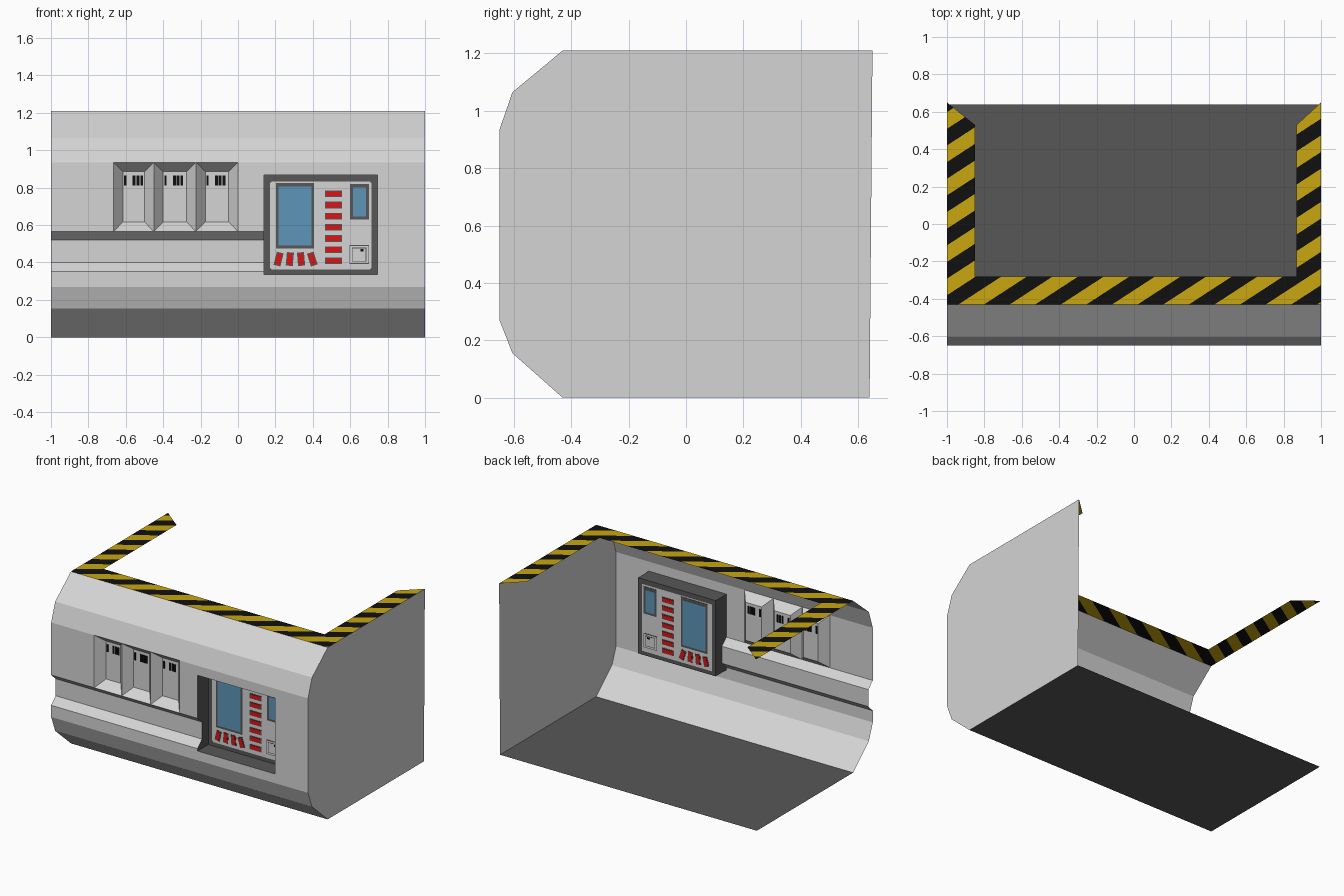
import bpy, bmesh, math
from mathutils import Vector, Matrix

if "Cube" in bpy.data.objects:
    bpy.data.objects.remove(bpy.data.objects["Cube"])


def material(name, r, g, b):
    m = bpy.data.materials.new(name)
    m.diffuse_color = (r, g, b, 1)
    m.use_nodes = True
    m.node_tree.nodes["Principled BSDF"].inputs["Base Color"].default_value = m.diffuse_color
    return m


LIGHT = material("light grey", 0.66, 0.66, 0.66)
DARK = material("dark grey", 0.095, 0.095, 0.095)
BLACK = material("black", 0.005, 0.005, 0.005)
YELLOW = material("hazard yellow", 0.58, 0.39, 0.005)
BLUE = material("screen blue", 0.11, 0.30, 0.48)
RED = material("button red", 0.75, 0.006, 0.006)


def finish(name, bm, *mats):
    mesh = bpy.data.meshes.new(name)
    bm.to_mesh(mesh)
    bm.free()
    for m in mats:
        mesh.materials.append(m)
    ob = bpy.data.objects.new(name, mesh)
    bpy.context.collection.objects.link(ob)
    return ob


def sheet(name, polys, mat, eye=(0.0, -6, 0.6)):
    """Thin sheet made of polygons, all facing the eye point."""
    bm = bmesh.new()
    for p in polys:
        f = bm.faces.new([bm.verts.new(v) for v in p])
        f.normal_update()
        if f.normal.dot(Vector(eye) - f.calc_center_median()) < 0:
            f.normal_flip()
    bmesh.ops.remove_doubles(bm, verts=bm.verts, dist=1e-4)
    return finish(name, bm, mat)


def rect(x0, x1, z0, z1, y):
    return [(x0, y, z0), (x1, y, z0), (x1, y, z1), (x0, y, z1)]


def strip(profile, x0, x1):
    """Sweep a (y, z) profile along x."""
    return [[(x0, *a), (x1, *a), (x1, *b), (x0, *b)]
            for a, b in zip(profile, profile[1:])]


def recess(outer, inner, y0, y1):
    """Four walls leading from an outer to an inner rectangle."""
    a, b = rect(*outer, y0), rect(*inner, y1)
    return [[a[i], a[(i + 1) % 4], b[(i + 1) % 4], b[i]] for i in range(4)]


def plates(name, items, y, mat, thick=0.008):
    """Thin plates (x, z, width, height, tilt) seen from both sides of a sheet."""
    bm = bmesh.new()
    for x, z, w, h, tilt in items:
        m = (Matrix.Translation((x, y, z)) @ Matrix.Rotation(tilt, 4, 'Y')
             @ Matrix.Diagonal((w, thick, h, 1)))
        bmesh.ops.create_cube(bm, size=1, matrix=m)
    return finish(name, bm, mat)


FRONT, TOP = -0.65, 1.21
PX0, PX1, PZ0, PZ1 = 0.14, 0.745, 0.335, 0.868   # control panel opening
PANEL_Y = -0.53
BAY_Y = -0.59

# Front shell: upper and lower angled skirts
sheet("upper_slopes", strip([(FRONT, 0.935), (-0.605, 1.065), (-0.43, TOP)], -1, 1), LIGHT)
sheet("lower_slopes", strip([(FRONT, 0.27), (-0.605, 0.155), (-0.43, 0)], -1, 1), LIGHT)

# Flat front wall around the openings
sheet("front_wall", [rect(*r, FRONT) for r in (
    (-1, -0.665, 0.565, 0.935), (0, PX0, 0.565, 0.935), (PX0, 1, PZ1, 0.935),
    (PX1, 1, PZ0, PZ1), (-1, PX0, PZ0, 0.352), (-1, 1, 0.27, PZ0))], LIGHT)

# Groove running from the left end to the panel
groove = [(FRONT, 0.352), (-0.6, 0.40), (-0.6, 0.52), (FRONT, 0.565)]
sheet("groove", strip(groove, -1, PX0), LIGHT)

# Floor and right end wall (left end and back stay open)
sheet("floor", [[(-1, -0.43, 0), (1, -0.43, 0), (1, 0.64, 0), (-1, 0.64, 0)]], DARK, (0, 0, -5))
end = [(-0.43, 0), (-0.605, 0.155), (FRONT, 0.27), (FRONT, 0.935),
       (-0.605, 1.065), (-0.43, TOP), (0.65, TOP), (0.64, 0)]
sheet("right_end_wall", [[(1, y, z) for y, z in end]], LIGHT, (5, 0, 0.6))

# Three tapered bays with black vent slots
edges = [-0.665, -0.45, -0.225, 0]
bays, vents = [], []
for x0, x1 in zip(edges, edges[1:]):
    inner = (x0 + 0.05, x1 - 0.05, 0.617, 0.885)
    bays += recess((x0, x1, 0.565, 0.935), inner, FRONT, BAY_Y)
    bays.append(rect(*inner, BAY_Y))
    for dx, w in ((0.012, 0.012), (0.06, 0.016), (0.08, 0.016), (0.1, 0.014)):
        vents.append((x0 + 0.05 + dx, 0.838, w, 0.052, 0))
sheet("bays", bays, LIGHT, (-0.33, -6, 0.75))
plates("vent_slots", vents, BAY_Y, BLACK)

# Control panel: dark recess (left wall notched for the groove) and dark border
outer = (PX0, PX1, PZ0, PZ1)
face = (PX0 + 0.03, PX1 - 0.03, PZ0 + 0.027, PZ1 - 0.035)
walls = recess(outer, outer, FRONT, PANEL_Y)[:3]
walls.append([(PX0, y, z) for y, z in [(FRONT, PZ0)] + groove
              + [(FRONT, PZ1), (PANEL_Y, PZ1), (PANEL_Y, PZ0)]])
walls += recess(outer, face, PANEL_Y, PANEL_Y)
sheet("panel_recess", walls, DARK, (0.44, -6, 0.6))
fx0, fx1, fz0, fz1 = face
c = 0.012
sheet("panel_corners", [[(x, PANEL_Y - 0.001, z), (x + sx * c, PANEL_Y - 0.001, z),
                         (x, PANEL_Y - 0.001, z + sz * c)]
                        for x, sx in ((fx0, 1), (fx1, -1)) for z, sz in ((fz0, 1), (fz1, -1))], DARK)
sheet("panel_face", [rect(*face, PANEL_Y)], LIGHT)

# Screens with dark frames
plates("screen_frames", [(0.305, 0.65, 0.205, 0.35, 0), (0.65, 0.725, 0.1, 0.19, 0)],
       PANEL_Y, DARK, 0.006)
plates("screens", [(0.305, 0.648, 0.178, 0.316, 0), (0.65, 0.723, 0.07, 0.156, 0)],
       PANEL_Y, BLUE, 0.0095)

# Red buttons: a column of seven and a fan of four keys, on dark rims
buttons = [(0.51, 0.767 - i * 0.0597, 0.08, 0.026, 0) for i in range(7)]
buttons += [(0.217 + i * 0.06, 0.418, 0.026, 0.062, math.radians(a))
            for i, a in enumerate((14, 5, -5, -18))]
plates("button_rims", [(x, z, w + 0.012, h + 0.01, a) for x, z, w, h, a in buttons],
       PANEL_Y, DARK, 0.005)
plates("red_buttons", buttons, PANEL_Y, RED, 0.0095)

# Square light key with dark rim and a small black mark
plates("square_key_rim", [(0.648, 0.442, 0.106, 0.1, 0)], PANEL_Y, DARK, 0.004)
plates("square_key", [(0.648, 0.442, 0.098, 0.092, 0)], PANEL_Y, LIGHT, 0.006)
plates("square_key_line", [(0.648, 0.442, 0.078, 0.074, 0)], PANEL_Y, DARK, 0.0075)
plates("square_key_cap", [(0.648, 0.442, 0.07, 0.066, 0)], PANEL_Y, LIGHT, 0.009)
plates("square_key_mark", [(0.663, 0.465, 0.018, 0.014, 0)], PANEL_Y, BLACK, 0.0098)

# Hazard-striped rim around the open top, sliced by diagonal planes
bm = bmesh.new()
for pts in (((-1, -0.43), (1, -0.43), (0.87, -0.28), (-0.85, -0.28)),
            ((-1, -0.43), (-0.85, -0.28), (-0.85, 0.53), (-1, 0.65)),
            ((1, -0.43), (1, 0.65), (0.87, 0.53), (0.87, -0.28))):
    bm.faces.new([bm.verts.new((x, y, TOP)) for x, y in pts])
SLOPE, HALF, PHASE = 0.65, 0.089, 0.18
for i in range(-16, 16):
    bmesh.ops.bisect_plane(bm, geom=bm.verts[:] + bm.edges[:] + bm.faces[:],
                           plane_co=(0, PHASE + i * HALF, TOP), plane_no=(-SLOPE, 1, 0))
for f in bm.faces:
    p = f.calc_center_median()
    f.material_index = math.floor((p.y - SLOPE * p.x - PHASE) / HALF) % 2
finish("hazard_rim", bm, BLACK, YELLOW)
